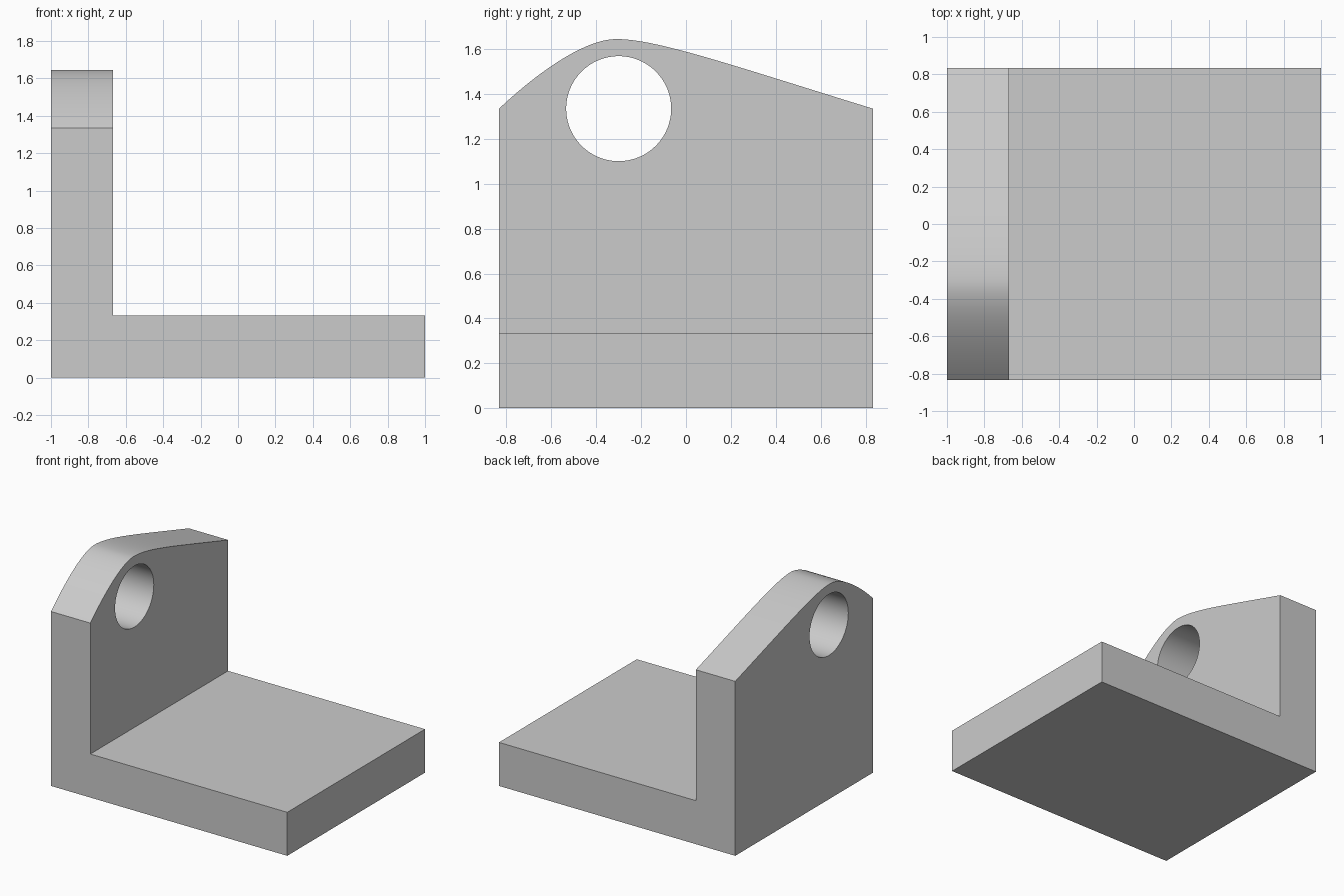
import bpy
import bmesh
from mathutils import Vector
from mathutils.geometry import interpolate_bezier

cube = bpy.data.objects.get("Cube")
if cube:
    bpy.data.objects.remove(cube, do_unlink=True)

# Plain grey material
GREY = (0.6, 0.6, 0.6, 1)
grey = bpy.data.materials.new("light_grey")
grey.use_nodes = True
grey.diffuse_color = GREY
grey.node_tree.nodes["Principled BSDF"].inputs["Base Color"].default_value = GREY

HALF_DEPTH = 0.833
THICK = 0.333


def prism(name, points, offset):
    """Extrude a closed outline along offset."""
    bm = bmesh.new()
    face = bm.faces.new([bm.verts.new(p) for p in points])
    ext = bmesh.ops.extrude_face_region(bm, geom=[face])
    moved = [v for v in ext["geom"] if isinstance(v, bmesh.types.BMVert)]
    bmesh.ops.translate(bm, verts=moved, vec=offset)
    bmesh.ops.recalc_face_normals(bm, faces=bm.faces)
    mesh = bpy.data.meshes.new(name)
    bm.to_mesh(mesh)
    bm.free()
    mesh.materials.append(grey)
    obj = bpy.data.objects.new(name, mesh)
    bpy.context.collection.objects.link(obj)
    return obj


def cut(target, tool, operation):
    """Apply a boolean and discard the tool."""
    mod = target.modifiers.new(tool.name, "BOOLEAN")
    mod.operation = operation
    mod.solver = "EXACT"
    mod.object = tool
    bpy.context.view_layer.objects.active = target
    bpy.ops.object.modifier_apply(modifier=mod.name)
    bpy.data.objects.remove(tool, do_unlink=True)


# L-shaped section: base plate and upright wall, deeper than needed
section = [(-1, 0), (1, 0), (1, THICK), (-1 + THICK, THICK),
           (-1 + THICK, 1.8), (-1, 1.8)]
bracket = prism("bracket", [(x, -1, z) for x, z in section], (0, 2, 0))

# Curved crest of the wall, trimming the section to its side silhouette
crest = [(-HALF_DEPTH, 1.335), (-0.68, 1.48), (-0.46, 1.645), (-0.31, 1.645),
         (-0.13, 1.645), (0.2, 1.53), (HALF_DEPTH, 1.335)]
knots = [Vector((-1.2, y, z)) for y, z in crest]
rise = interpolate_bezier(*knots[:4], 24)
fall = interpolate_bezier(*knots[3:], 32)
silhouette = rise + fall[1:] + [(-1.2, HALF_DEPTH, -0.2), (-1.2, -HALF_DEPTH, -0.2)]
cut(bracket, prism("silhouette_cutter", silhouette, (2.4, 0, 0)), "INTERSECT")

# Round hole through the wall
bpy.ops.mesh.primitive_cylinder_add(vertices=96, radius=0.234, depth=0.6,
                                    location=(-1 + THICK / 2, -0.3, 1.335),
                                    rotation=(0, 1.570796, 0))
hole = bpy.context.object
hole.name = "hole_cutter"
hole.data.materials.append(grey)
cut(bracket, hole, "DIFFERENCE")

# Smooth crest and bore, crisp edges elsewhere
bpy.ops.object.select_all(action="DESELECT")
bracket.select_set(True)
bpy.context.view_layer.objects.active = bracket
bpy.ops.object.shade_smooth_by_angle(angle=0.5)
